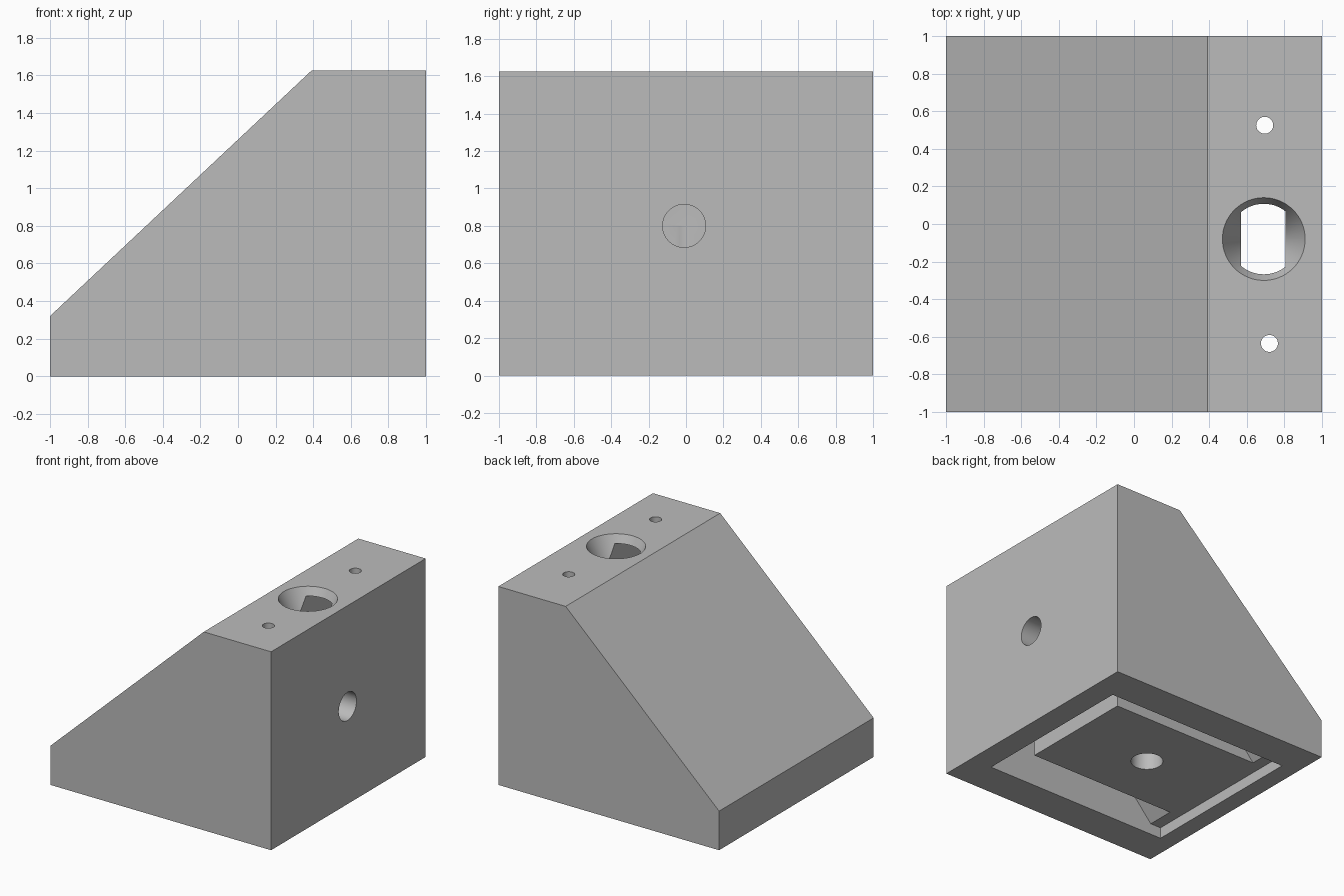
import bpy
import bmesh
from math import radians

cube = bpy.data.objects.get("Cube")
if cube:
    bpy.data.objects.remove(cube, do_unlink=True)

grey = bpy.data.materials.new("plain grey")
grey.use_nodes = True
grey.diffuse_color = (0.5, 0.5, 0.5, 1)
grey.node_tree.nodes["Principled BSDF"].inputs["Base Color"].default_value = (0.5, 0.5, 0.5, 1)


def prism(name, profile, half_depth):
    """Extrude an x-z profile along y, centred on y = 0."""
    bm = bmesh.new()
    face = bm.faces.new([bm.verts.new((x, -half_depth, z)) for x, z in profile])
    moved = bmesh.ops.extrude_face_region(bm, geom=[face])["geom"]
    verts = [v for v in moved if isinstance(v, bmesh.types.BMVert)]
    bmesh.ops.translate(bm, verts=verts, vec=(0, 2 * half_depth, 0))
    bmesh.ops.recalc_face_normals(bm, faces=bm.faces)
    mesh = bpy.data.meshes.new(name)
    bm.to_mesh(mesh)
    bm.free()
    mesh.materials.append(grey)
    obj = bpy.data.objects.new(name, mesh)
    bpy.context.collection.objects.link(obj)
    return obj


def bore(name, centre, r_low, r_high, length, turn=0):
    """Round cutter along z, or along x with a quarter turn."""
    bpy.ops.mesh.primitive_cone_add(vertices=64, radius1=r_low, radius2=r_high, depth=length,
                                    location=centre, rotation=(0, turn, 0))
    obj = bpy.context.object
    obj.name = name
    obj.data.materials.append(grey)
    return obj


def combine(target, other, operation):
    mod = target.modifiers.new(other.name, "BOOLEAN")
    mod.operation, mod.solver, mod.object = operation, "EXACT", other
    other.hide_render = True
    bpy.context.view_layer.objects.active = target
    bpy.ops.object.modifier_apply(modifier=mod.name)
    bpy.data.objects.remove(other, do_unlink=True)


# Wedge-shaped outer shell
body = prism("wedge_housing", [(-1, 0), (1, 0), (1, 1.625), (0.39, 1.625), (-1, 0.32)], 1)

# Hollow, open below, with a shallow ledge for a base cover
hollow = prism("hollow", [(-0.855, -0.1), (0.805, -0.1), (0.805, 1.56), (0.55, 1.56),
                          (-0.76, 0.09), (-0.855, 0.09)], 0.71)
combine(body, hollow, "DIFFERENCE")

# Solid middle core that leaves a channel on three sides
core = prism("core", [(-0.8, 0.09), (0.57, 0.09), (0.57, 1.6), (0.42, 1.6), (-0.8, 0.3)], 0.485)
combine(body, core, "UNION")

# Bores: tapered top hole, two small top holes, side hole and bottom hole
bores = [
    bore("top_taper", (0.69, -0.08, 1.5), 0.07, 0.245, 0.35),
    bore("top_pin_hole_back", (0.695, 0.525, 1.58), 0.045, 0.045, 0.3),
    bore("top_pin_hole_front", (0.72, -0.635, 1.58), 0.045, 0.045, 0.3),
    bore("side_hole", (0.425, -0.01, 0.8), 0.115, 0.115, 1.35, radians(90)),
    bore("bottom_hole", (-0.135, -0.01, 0.4), 0.12, 0.12, 0.8),
]
for cutter in bores:
    combine(body, cutter, "DIFFERENCE")

# Smooth bores, sharp edges
bpy.ops.object.select_all(action="DESELECT")
body.select_set(True)
bpy.context.view_layer.objects.active = body
bpy.ops.object.shade_smooth_by_angle(angle=radians(25))
